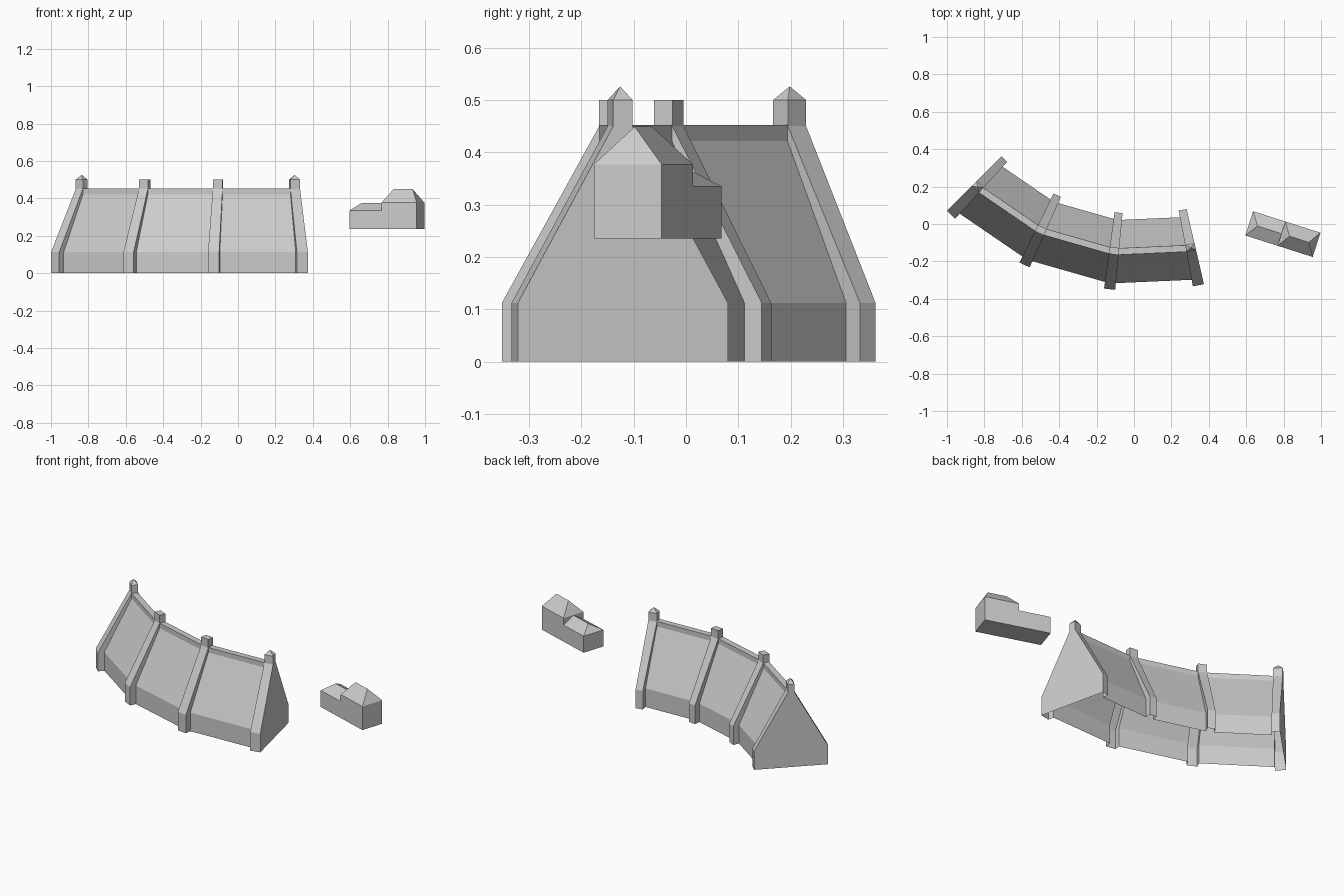
import bpy, bmesh
from math import sin, cos, radians, degrees
from mathutils import Matrix

if "Cube" in bpy.data.objects:
    bpy.data.objects.remove(bpy.data.objects["Cube"])

CX, CY, R = 0.042, 1.12, 1.273        # centre and radius of the curved plan
RIBS = [43.6, 25.1, 6.7, -11.8]       # rib angles in degrees
HALF = degrees(0.03 / 1.48)           # half rib thickness as an angle


def finish(bm, name):
    bmesh.ops.recalc_face_normals(bm, faces=bm.faces[:])
    mesh = bpy.data.meshes.new(name)
    bm.to_mesh(mesh)
    bm.free()
    obj = bpy.data.objects.new(name, mesh)
    bpy.context.collection.objects.link(obj)
    return obj


def mirrored(half):
    return half + [(-r, z) for r, z in reversed(half)]


# Cross-sections: raised rib with post, and recessed wall/roof with ridge beam
rib = mirrored([(0.206, 0), (0.206, 0.112), (0.019, 0.45), (0.019, 0.5)])
hall = mirrored([(0.17, 0), (0.17, 0.112), (0.018, 0.422), (0.018, 0.452)])


def ring(bm, profile, angle):
    a = radians(angle)
    return [bm.verts.new((CX - (R + r) * sin(a), CY - (R + r) * cos(a), z))
            for r, z in profile]


# Curved hall: one shell, open below, stepping between rib and wall sections
bm = bmesh.new()
rings = []
for i, a in enumerate(RIBS):
    if i > 0:
        rings.append(ring(bm, hall, a + HALF))
    rings += [ring(bm, rib, a + HALF), ring(bm, rib, a - HALF)]
    if i < len(RIBS) - 1:
        rings.append(ring(bm, hall, a - HALF))
post_tops = []
for j, (p, q) in enumerate(zip(rings, rings[1:])):
    for k in range(len(p) - 1):
        f = bm.faces.new((p[k], p[k + 1], q[k + 1], q[k]))
        if k == 3 and j in (0, len(rings) - 2):
            post_tops.append(f)
# Gable end walls
bm.faces.new(rings[0])
bm.faces.new(rings[-1])
# Pointed caps on the two end posts
for v in bmesh.ops.poke(bm, faces=post_tops)["verts"]:
    v.co.z = 0.526
finish(bm, "curved_hall")


def hip_block(name, u0, u1, r0, r1, eave, top, base=0.235, w=0.068):
    """Box with a hipped roof whose ridge runs from r0 to r1."""
    bm = bmesh.new()
    corners = [(u0, -w), (u1, -w), (u1, w), (u0, w)]
    lo = [bm.verts.new((u, v, base)) for u, v in corners]
    hi = [bm.verts.new((u, v, eave)) for u, v in corners]
    a, b = (bm.verts.new((u, 0, top)) for u in (r0, r1))
    bm.faces.new(lo)
    for i in range(4):
        j = (i + 1) % 4
        bm.faces.new((lo[i], lo[j], hi[j], hi[i]))
    for f in ((hi[0], hi[1], b, a), (hi[1], hi[2], b),
              (hi[2], hi[3], a, b), (hi[3], hi[0], a)):
        bm.faces.new(f)
    bm.transform(Matrix.Translation((0.796, -0.054, 0))
                 @ Matrix.Rotation(radians(-17.7), 4, 'Z'))
    return finish(bm, name)


# Detached raised block: tall part and lower wing
hip_block("tall_block", -0.008, 0.189, 0.037, 0.145, 0.377, 0.449)
hip_block("low_wing", -0.189, -0.008, -0.142, -0.008, 0.335, 0.375)
